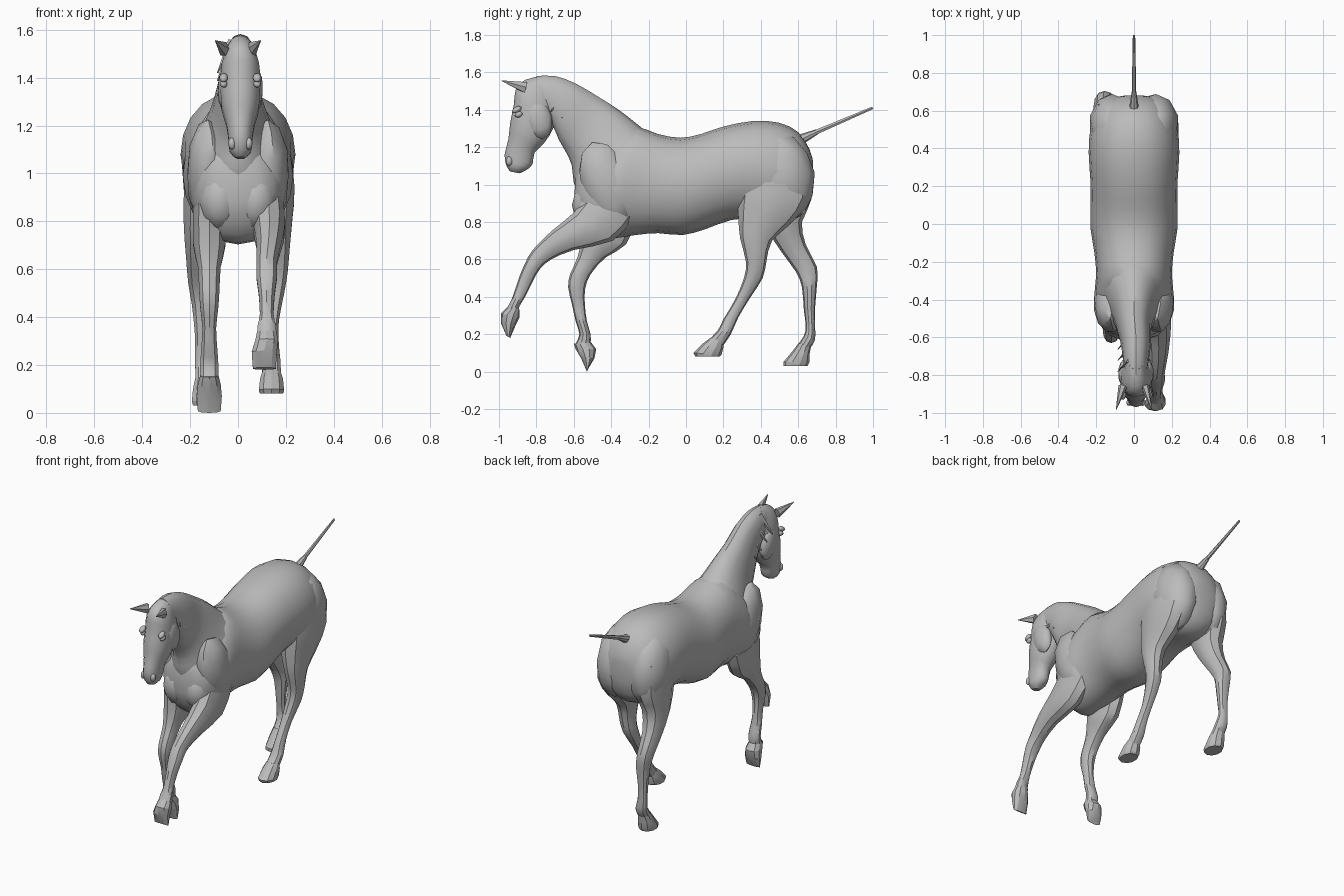
import bpy, bmesh, math
from mathutils import Vector

default_cube = bpy.data.objects.get("Cube")
if default_cube:
    bpy.data.objects.remove(default_cube, do_unlink=True)

# One plain grey for the whole animal
grey = bpy.data.materials.new("plain grey")
grey.use_nodes = True
colour = (0.5, 0.5, 0.5, 1)
grey.diffuse_color = colour
grey.node_tree.nodes["Principled BSDF"].inputs["Base Color"].default_value = colour


def finish(name, bm, angle=35):
    """Turn a bmesh into a shaded, coloured object."""
    bmesh.ops.recalc_face_normals(bm, faces=bm.faces)
    mesh = bpy.data.meshes.new(name)
    bm.to_mesh(mesh)
    bm.free()
    mesh.materials.append(grey)
    obj = bpy.data.objects.new(name, mesh)
    bpy.context.collection.objects.link(obj)
    bpy.ops.object.select_all(action='DESELECT')
    obj.select_set(True)
    bpy.context.view_layer.objects.active = obj
    bpy.ops.object.shade_smooth_by_angle(angle=math.radians(angle))
    return obj


def blend(a, b, c, d, t):
    """Catmull-Rom value between b and c."""
    return b + 0.5 * t * (c - a + t * (2*a - 5*b + 4*c - d + t * (3*(b - c) + d - a)))


def smooth_stations(stations, steps):
    last = len(stations) - 1
    result = []
    for i in range(last):
        quad = [stations[max(0, min(last, k))] for k in range(i - 1, i + 3)]
        for s in range(steps):
            result.append([blend(*values, s / steps) for values in zip(*quad)])
    result.append(stations[-1])
    return result


def loft(name, stations, sides=14, steps=2, angle=35, power=0.9):
    """Skin oval sections. Each station, in hundredths of a unit, is
    (edge A y, z, edge B y, z, half width, centre x)."""
    bm = bmesh.new()
    rings = []
    for row in smooth_stations(stations, steps):
        ay, az, by, bz, width, x = [value / 100 for value in row]
        edge_a, edge_b = Vector((x, ay, az)), Vector((x, by, bz))
        middle, reach = (edge_a + edge_b) / 2, (edge_a - edge_b) / 2
        ring = []
        for k in range(sides):
            turn = math.tau * k / sides
            c, s = math.cos(turn), math.sin(turn)
            side = math.copysign(abs(s) ** power, s) * width
            ring.append(bm.verts.new(middle + reach * c + Vector((side, 0, 0))))
        rings.append(ring)
    for lower, upper in zip(rings, rings[1:]):
        for k in range(sides):
            n = (k + 1) % sides
            bm.faces.new((lower[k], lower[n], upper[n], upper[k]))
    bm.faces.new(rings[0])
    bm.faces.new(rings[-1])
    return finish(name, bm, angle)


def ellipsoid(name, centre, size, tilt=0):
    """Rounded lump, tilted in the side plane."""
    bm = bmesh.new()
    bmesh.ops.create_icosphere(bm, subdivisions=2, radius=1)
    bmesh.ops.scale(bm, vec=size, verts=bm.verts)
    obj = finish(name, bm)
    obj.location = centre
    obj.rotation_euler.x = math.radians(tilt)
    return obj


def spike(name, start, end, wide, thin, tip, sides=6):
    """Tapered, flattened rod between two points."""
    bm = bmesh.new()
    start, end = Vector(start), Vector(end)
    span = end - start
    bmesh.ops.create_cone(bm, cap_ends=True, segments=sides, radius1=wide,
                          radius2=tip, depth=span.length)
    bmesh.ops.scale(bm, vec=(1, thin, 1), verts=bm.verts)
    obj = finish(name, bm)
    obj.location = (start + end) / 2
    obj.rotation_mode = 'QUATERNION'
    obj.rotation_quaternion = span.to_track_quat('Z', 'X')
    return obj


# Trunk: rump to breast, back edge and belly edge
loft("trunk", [
    (68, 112, 68, 99, 5, 0), (66, 119, 66, 90, 13, 0), (60, 128, 61, 83, 19, 0),
    (50, 133, 52, 80, 23, 0), (36, 134, 39, 82, 24, 0), (20, 131, 24, 81, 23, 0),
    (8, 127, 10, 76, 23, 0), (-3, 125, -2, 73, 23, 0), (-15, 127, -15, 74, 21, 0),
    (-27, 131, -27, 73, 20, 0), (-36, 126, -40, 71, 21, 0), (-46, 120, -50, 71, 19, 0),
    (-55, 113, -57, 79, 15, 0), (-59, 106, -60, 88, 8, 0)], sides=20)

# Neck: crest edge and throat edge
loft("neck", [
    (-22, 129, -56, 92, 17, 0), (-27, 133, -60, 101, 14, 0), (-36, 140, -61, 110, 11, 0),
    (-47, 147, -64, 117, 9, 0), (-59, 154, -68, 124, 8, 1), (-70, 158, -71, 131, 7, 1),
    (-80, 158, -76, 138, 6, 1)], sides=16)

# Head: face edge and jaw edge
loft("head", [
    (-77, 158, -68, 152, 4, 1), (-86, 156, -69, 146, 6, 1), (-91, 151, -70, 138, 8, 1),
    (-92, 143, -71, 130, 8.5, 1), (-94, 133, -76, 122, 8, 1), (-95, 124, -81, 117, 6, 1),
    (-97, 116, -82, 111, 5, 1), (-96, 110, -85, 108, 4.5, 1), (-94, 107, -89, 106, 2, 1)])

# Paired face details
for label, s in (("left", 1), ("right", -1)):
    x = 0.01 + s * 0.07
    ellipsoid(label + "_cheek", (0.01 + s * 0.055, -0.79, 1.35), (0.04, 0.075, 0.11), 15)
    ellipsoid(label + "_eye", (x, -0.895, 1.375), (0.016, 0.022, 0.016), 20)
    ellipsoid(label + "_brow", (x, -0.905, 1.40), (0.018, 0.028, 0.016), 30)
    ellipsoid(label + "_nostril", (0.01 + s * 0.035, -0.945, 1.125), (0.016, 0.018, 0.026))
    spike(label + "_ear", (s * 0.06, -0.86, 1.52), (s * 0.095, -0.985, 1.555), 0.033, 0.7, 0.002)
    # Body muscles
    ellipsoid(label + "_shoulder", (s * 0.125, -0.42, 1.0), (0.09, 0.14, 0.24), 20)
    ellipsoid(label + "_buttock", (s * 0.115, 0.52, 1.04), (0.125, 0.17, 0.24), 8)
    ellipsoid(label + "_breast", (s * 0.075, -0.51, 0.89), (0.09, 0.1, 0.13))

# Mane locks lying along the crest
for i in range(7):
    t = i / 6
    y, z = -0.34 - 0.38 * t, 1.36 + 0.19 * t
    for s in (1, -1):
        spike("mane_lock", (s * 0.025, y, z), (s * 0.085, y - 0.09 + 0.03 * t, z - 0.13),
              0.022, 0.5, 0.004, 5)

# Tail
spike("tail_root", (0, 0.59, 1.23), (0, 0.70, 1.282), 0.032, 0.9, 0.014, 8)
spike("tail", (0, 0.63, 1.252), (0, 0.998, 1.41), 0.016, 0.8, 0.008)

# Legs: front edge and rear edge, from the body down to the pastern
loft("left_front_leg", [
    (-52, 96, -28, 82, 7, 12), (-60, 85, -39, 70, 7, 13), (-72, 75, -60, 65, 5.5, 13),
    (-82, 65, -72, 60, 4.5, 12), (-86, 58, -78, 55, 4.5, 12), (-89, 51, -82, 48, 3.5, 12),
    (-92, 42, -86, 40, 3, 12), (-94, 37, -89, 35, 4, 12), (-97, 32, -90, 31, 4, 12)], 10)
loft("right_front_leg", [
    (-56, 88, -26, 82, 7, -12), (-56, 72, -32, 68, 7, -12), (-58, 61, -43, 61, 5, -12),
    (-62, 52, -51, 52, 4.5, -12), (-63, 45, -54, 44, 4, -12), (-61, 36, -54, 35, 3, -12),
    (-59, 27, -53, 27, 3.5, -12), (-57, 20, -51, 20, 4, -12), (-59, 15, -51, 15, 4, -12)], 10)
loft("left_hind_leg", [
    (32, 115, 64, 112, 8, 14), (28, 95, 66, 93, 9, 15), (28, 82, 56, 79, 8, 15),
    (29, 71, 46, 70, 6, 16), (32, 59, 43, 59, 5, 16), (31, 50, 41, 50, 4.5, 15),
    (26, 38, 34, 39, 3.2, 14), (20, 28, 28, 29, 3.2, 14), (17, 22, 24, 20, 4, 14),
    (11, 16, 20, 14, 4, 14)], 10)
loft("right_hind_leg", [
    (36, 112, 66, 112, 8, -14), (37, 94, 67, 92, 9, -14), (43, 77, 62, 80, 8, -15),
    (51, 64, 64, 68, 6, -16), (59, 53, 70, 56, 5, -16), (62, 45, 70, 46, 4.5, -15),
    (63, 33, 69, 34, 3.2, -15), (64, 25, 69, 24, 3.2, -15), (63, 19, 69, 17, 4, -14),
    (58, 12, 66, 12, 4, -14)], 10)

# Hooves: flared, hard-edged caps
hooves = {
    "left_front_hoof": [(-94, 36, -89, 33, 4, 12), (-99, 31, -89, 29, 5, 12),
                        (-99, 26, -91, 25, 5.5, 11), (-96, 19, -94, 18, 5, 11)],
    "right_front_hoof": [(-60, 15, -51, 16, 4, -12), (-59, 12, -48, 12, 5, -12),
                         (-56, 7, -49, 7, 5.5, -12), (-53, 0, -52, 2, 5, -12)],
    "left_hind_hoof": [(13, 18, 20, 16, 4, 14), (9, 15, 20, 13, 5, 14),
                       (4, 10, 19, 9, 5.5, 14), (5, 8, 18, 8, 5, 14)],
    "right_hind_hoof": [(60, 15, 67, 14, 4, -14), (57, 11, 66, 9, 5, -14),
                        (52, 5, 66, 5, 5.5, -14), (52, 3, 65, 3, 5, -14)],
}
for name, rows in hooves.items():
    loft(name, rows, sides=10, steps=1, angle=25)
